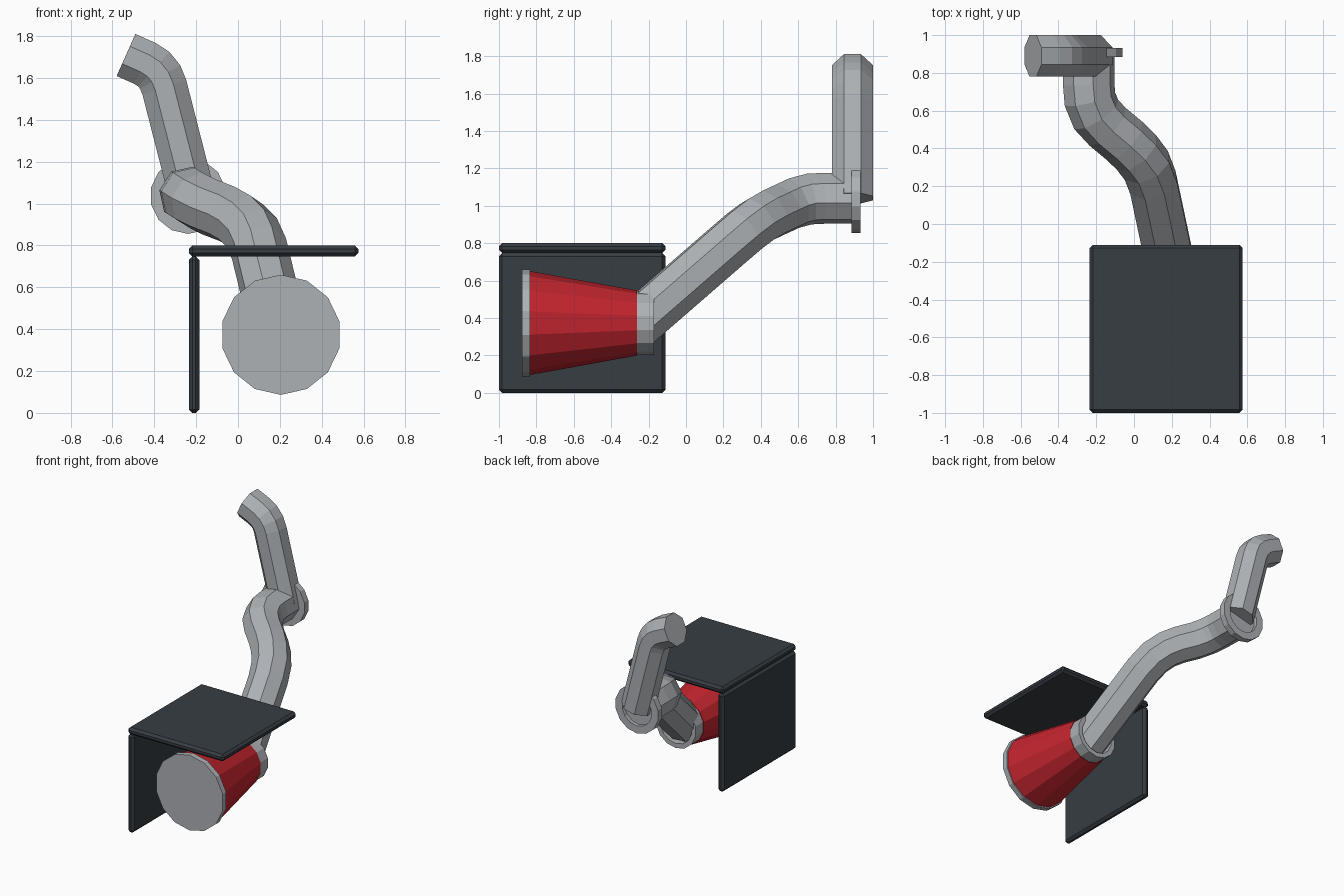
import bpy, bmesh, math
from mathutils import Vector

if "Cube" in bpy.data.objects:
    bpy.data.objects.remove(bpy.data.objects["Cube"])


def material(name, rgb):
    m = bpy.data.materials.new(name)
    m.diffuse_color = (*rgb, 1)
    m.use_nodes = True
    m.node_tree.nodes["Principled BSDF"].inputs["Base Color"].default_value = m.diffuse_color
    return m


GREY = material("light grey", (0.42, 0.44, 0.46))
RED = material("red", (0.55, 0.018, 0.028))
SLATE = material("dark slate", (0.038, 0.047, 0.056))


def finish(bm, name, mat):
    bmesh.ops.recalc_face_normals(bm, faces=bm.faces)
    me = bpy.data.meshes.new(name)
    bm.to_mesh(me)
    bm.free()
    me.materials.append(mat)
    ob = bpy.data.objects.new(name, me)
    bpy.context.collection.objects.link(ob)
    return ob


def plate(name, lo, hi, mat, bevel=0.017):
    lo, hi = Vector(lo), Vector(hi)
    bm = bmesh.new()
    bmesh.ops.create_cube(bm, size=1)
    for v in bm.verts:
        v.co = Vector(((lo[i] + hi[i]) / 2 + v.co[i] * (hi[i] - lo[i]) for i in range(3)))
    bmesh.ops.bevel(bm, geom=bm.edges[:], offset=bevel, segments=1,
                    profile=0.5, affect='EDGES')
    return finish(bm, name, mat)


def lathe(name, x, z, profile, mat, closed=False, sides=14):
    """Turn (radius, y) points around an axis along y; closed makes a hollow ring."""
    bm = bmesh.new()
    rings = []
    for r, y in profile:
        rings.append([bm.verts.new((x + r * math.sin(2 * math.pi * k / sides), y,
                                    z + r * math.cos(2 * math.pi * k / sides)))
                      for k in range(sides)])
    pairs = list(zip(rings, rings[1:]))
    if closed:
        pairs.append((rings[-1], rings[0]))
    else:
        bm.faces.new(rings[0])
        bm.faces.new(rings[-1])
    for a, b in pairs:
        for k in range(sides):
            j = (k + 1) % sides
            bm.faces.new((a[k], a[j], b[j], b[k]))
    return finish(bm, name, mat)


def pipe(name, path, u, v, radius, angle, mat, sides=8):
    """Sweep a polygon along a path with mitred joints; u and v span the first section."""
    pts = [Vector(p) for p in path]
    dirs = [(b - a).normalized() for a, b in zip(pts, pts[1:])]
    bm = bmesh.new()
    ring = []
    for k in range(sides):
        t = angle + 2 * math.pi * k / sides
        ring.append(pts[0] + radius * (math.cos(t) * u + math.sin(t) * v))
    rings = [[bm.verts.new(c) for c in ring]]
    for i, d in enumerate(dirs):
        n = (d + dirs[min(i + 1, len(dirs) - 1)]).normalized()
        ring = [c + d * ((pts[i + 1] - c).dot(n) / d.dot(n)) for c in ring]
        rings.append([bm.verts.new(c) for c in ring])
    for a, b in zip(rings, rings[1:]):
        for k in range(sides):
            j = (k + 1) % sides
            bm.faces.new((a[k], a[j], b[j], b[k]))
    bm.faces.new(rings[0])
    bm.faces.new(rings[-1])
    return finish(bm, name, mat)


# Protective plates
plate("top_plate", (-0.235, -1.0, 0.747), (0.575, -0.11, 0.80), SLATE)
plate("side_plate", (-0.235, -1.0, 0.0), (-0.185, -0.11, 0.747), SLATE)

# Tapered body with front disc and rear collar
CX, CZ = 0.205, 0.373
lathe("front_disc", CX, CZ, [(0.287, -0.877), (0.287, -0.835)], GREY)
lathe("tapered_body", CX, CZ, [(0.278, -0.836), (0.174, -0.262)], RED)
lathe("rear_collar", CX, CZ,
      [(0.17, -0.265), (0.17, -0.17), (0.135, -0.17), (0.135, -0.265)], GREY, True)

# Lower arm, swept from the joint back down to the collar
pipe("lower_arm",
     [(-0.24, 0.905, 1.04), (-0.24, 0.74, 1.04), (-0.233, 0.66, 1.036),
      (-0.20, 0.58, 1.015), (-0.14, 0.515, 0.985), (-0.05, 0.44, 0.95),
      (0.012, 0.38, 0.915), (0.065, 0.31, 0.862), (0.10, 0.22, 0.785),
      (0.205, -0.275, 0.355)],
     Vector((1, 0, 0)), Vector((0, 0, 1)), 0.138, math.radians(80), GREY)

# Joint ring
lathe("joint_ring", -0.238, 1.037,
      [(0.182, 0.885), (0.182, 0.933), (0.125, 0.933), (0.125, 0.885)], GREY, True)

# Upper arm with a bent tip
base, nxt = Vector((-0.22, 0.89, 1.04)), Vector((-0.352, 0.89, 1.556))
side = Vector((0, 1, 0))
pipe("upper_arm",
     [base, nxt, (-0.372, 0.89, 1.605), (-0.402, 0.89, 1.642),
      (-0.445, 0.89, 1.67), (-0.535, 0.89, 1.71)],
     side, (nxt - base).normalized().cross(side), 0.119, math.pi / 8, GREY)
